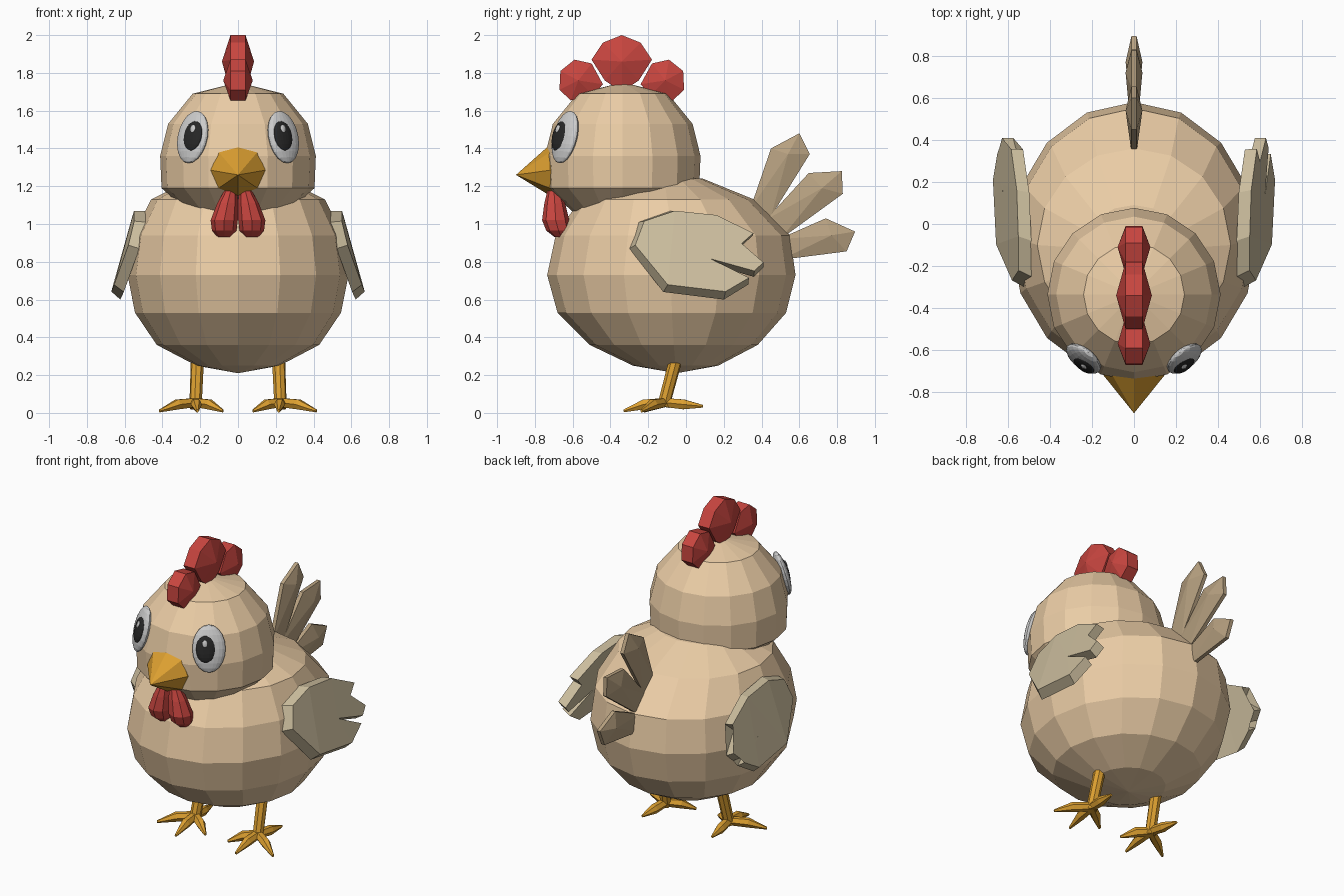
import bpy, bmesh
from math import cos, sin, pi, radians
from mathutils import Vector as V, Matrix

if "Cube" in bpy.data.objects:
    bpy.data.objects.remove(bpy.data.objects["Cube"])


def material(name, rgb):
    m = bpy.data.materials.new(name)
    m.diffuse_color = (*rgb, 1)
    m.use_nodes = True
    m.node_tree.nodes["Principled BSDF"].inputs["Base Color"].default_value = m.diffuse_color
    return m


CREAM = material("cream", (.83, .61, .38))
RED = material("red", (.58, .06, .05))
GOLD = material("gold", (.72, .35, .03))
WING = material("wing_beige", (.60, .51, .34))
TAIL = material("tail_brown", (.48, .36, .22))
WHITE = material("eye_white", (.65, .65, .65))
BLACK = material("pupil_black", (.02, .02, .02))
GLINT = material("glint_white", (.95, .95, .95))


def finish(bm, name, mat):
    bmesh.ops.remove_doubles(bm, verts=bm.verts, dist=1e-5)
    bmesh.ops.recalc_face_normals(bm, faces=bm.faces)
    me = bpy.data.meshes.new(name)
    bm.to_mesh(me)
    bm.free()
    me.materials.append(mat)
    ob = bpy.data.objects.new(name, me)
    bpy.context.collection.objects.link(ob)
    return ob


def loft(name, rings, n, mat):
    """Skin rings of (centre, u, v); zero-size rings become points."""
    bm = bmesh.new()
    loops = [[bm.verts.new(V(c) + cos(2 * pi * i / n) * V(u) + sin(2 * pi * i / n) * V(v))
              for i in range(n)] for c, u, v in rings]
    for a, b in zip(loops, loops[1:]):
        for i in range(n):
            j = (i + 1) % n
            bm.faces.new((a[i], a[j], b[j], b[i]))
    bmesh.ops.dissolve_degenerate(bm, edges=bm.edges, dist=1e-5)
    for vec, loop in ((rings[0][1], loops[0]), (rings[-1][1], loops[-1])):
        if V(vec).length > 1e-4:
            bm.faces.new(loop)
    return finish(bm, name, mat)


def stack(name, rows, n, mat, x=0):
    """Horizontal rings given as (z, y front, y back, half width)."""
    return loft(name, [((x, (a + b) / 2, z), (w, 0, 0), (0, (b - a) / 2, 0))
                       for z, a, b, w in rows], n, mat)


def tube(name, pts, radii, n, mat):
    d = V(pts[-1]) - V(pts[0])
    q = d.to_track_quat('Z', 'Y')
    return loft(name, [(p, q @ V((r, 0, 0)), q @ V((0, r, 0))) for p, r in zip(pts, radii)], n, mat)


def lens(name, outline, centre, rim, mid, mat):
    """A side outline (y, z) with a thin rim and a raised middle point each side."""
    bm = bmesh.new()
    n = len(outline)
    sides = []
    for s in (1, -1):
        ring = [bm.verts.new((s * rim, y, z)) for y, z in outline]
        c = bm.verts.new((s * mid, *centre))
        for i in range(n):
            bm.faces.new((ring[i], ring[(i + 1) % n], c))
        sides.append(ring)
    a, b = sides
    for i in range(n):
        j = (i + 1) % n
        bm.faces.new((a[i], a[j], b[j], b[i]))
    return finish(bm, name, mat)


# Body and head
stack("body", [(.21, -.05, -.05, 0), (.25, -.28, .17, .22), (.36, -.51, .38, .43),
               (.53, -.68, .53, .545), (.73, -.735, .58, .585), (.94, -.69, .55, .555),
               (1.13, -.56, .36, .46), (1.24, -.32, .09, .24), (1.25, -.1, -.1, 0)], 16, CREAM)
stack("head", [(z, -.335 - r, -.335 + r, r) for z, r in
               [(1.03, 0), (1.07, .27), (1.19, .405), (1.36, .412), (1.53, .37), (1.69, .24), (1.75, 0)]],
      16, CREAM)

# Beak
loft("beak", [((0, -.66, 1.285), (.145, 0, 0), (0, 0, .13)),
              ((0, -.72, 1.285), (.145, 0, 0), (0, 0, .135)),
              ((0, -.9, 1.26), (0, 0, 0), (0, 0, 0))], 8, GOLD)

# Comb: middle lobe, then mirrored front and back lobes
lens("comb_middle", [(-.34, 2), (-.24, 1.96), (-.18, 1.87), (-.25, 1.76), (-.34, 1.70),
                     (-.43, 1.76), (-.50, 1.87), (-.44, 1.96)], (-.34, 1.86), .04, .085, RED)
lobe = [(.25, 1.87), (.16, 1.85), (.10, 1.74), (.15, 1.68), (.27, 1.655), (.33, 1.71), (.325, 1.81)]
for name, s in (("front", -1), ("back", 1)):
    lens("comb_" + name, [(-.34 + s * a, z) for a, z in lobe], (-.34 + s * .23, 1.76), .04, .078, RED)

# Tail feathers
feathers = [([(.34, 1.08), (.45, 1.40), (.60, 1.48), (.655, 1.37), (.45, 1.04)], (.54, 1.37)),
            ([(.42, 1.02), (.65, 1.27), (.825, 1.28), (.83, 1.16), (.50, .92)], (.72, 1.19)),
            ([(.49, .92), (.74, 1.03), (.895, .96), (.85, .855), (.50, .81)], (.77, .94))]
for i, (outline, c) in enumerate(feathers):
    lens(f"tail_feather_{i + 1}", outline, c, .012, .04, TAIL)

wing_outline = [(-.30, .87), (-.25, 1.01), (-.08, 1.07), (.15, 1.045), (.355, .94), (.29, .88),
                (.41, .77), (.36, .72), (.12, .79), (.33, .68), (.20, .60), (-.12, .64)]


def wing(name, s):
    """Leaning slab whose outer face is smaller than its inner face."""
    bm = bmesh.new()
    rings = []
    for k, off in ((1, .55), (.91, .61)):
        ring = []
        for y, z in wing_outline:
            y, z = .40 + (y - .40) * (.5 + k / 2), 1.07 + (z - 1.07) * k
            x = off - .28 * (z - .86) - .10 * max(0, -.05 - y)
            ring.append(bm.verts.new((s * x, y, z)))
        rings.append(ring)
        bm.faces.new(ring)
    a, b = rings
    for i in range(len(a)):
        j = (i + 1) % len(a)
        bm.faces.new((a[i], a[j], b[j], b[i]))
    bmesh.ops.triangulate(bm, faces=[f for f in bm.faces if len(f.verts) > 4])
    finish(bm, name, WING)


def ball(name, frame, loc, size, mat):
    bm = bmesh.new()
    bmesh.ops.create_uvsphere(bm, u_segments=20, v_segments=10, radius=1,
                              matrix=frame @ Matrix.Translation(loc) @ Matrix.Diagonal((*size, 1)))
    finish(bm, name, mat)


for side, s in (("right", 1), ("left", -1)):
    wing(side + "_wing", s)

    # Eye: local -y faces out of the head, leaning back with its curve
    frame = (Matrix.Translation((s * .24, -.64, 1.46)) @ Matrix.Rotation(s * radians(38), 4, 'Z')
             @ Matrix.Rotation(radians(-15), 4, 'X'))
    ball(side + "_eye", frame, (0, 0, 0), (.098, .035, .143), WHITE)
    ball(side + "_pupil", frame, (-s * .018, -.022, 0), (.06, .022, .083), BLACK)
    ball(side + "_glint", frame, (-s * .025, -.04, .035), (.016, .008, .022), GLINT)

    # Wattle
    loft(side + "_wattle", [((s * x, y, z), (r, 0, 0), (0, r, 0)) for x, y, z, r in
                            [(.035, -.70, 1.19, .03), (.055, -.695, 1.11, .055),
                             (.073, -.69, 1.02, .072), (.073, -.675, .965, .065),
                             (.072, -.66, .93, .035)]], 8, RED)

    # Leg and toes
    ankle = V((s * .225, -.115, .055))
    tube(side + "_leg", [ankle - V((0, .005, .02)), (s * .215, -.055, .28)], [.033, .035], 8, GOLD)
    for i, (x, y) in enumerate([(.08, -.22), (.215, -.33), (.415, -.235), (.25, .09)]):
        tip = V((s * x, y, .01 if i < 3 else .035))
        mid = ankle.lerp(tip, .5)
        mid.z = .045
        tube(f"{side}_toe_{i + 1}", [ankle, mid, tip], [.027, .03, .008], 6, GOLD)
